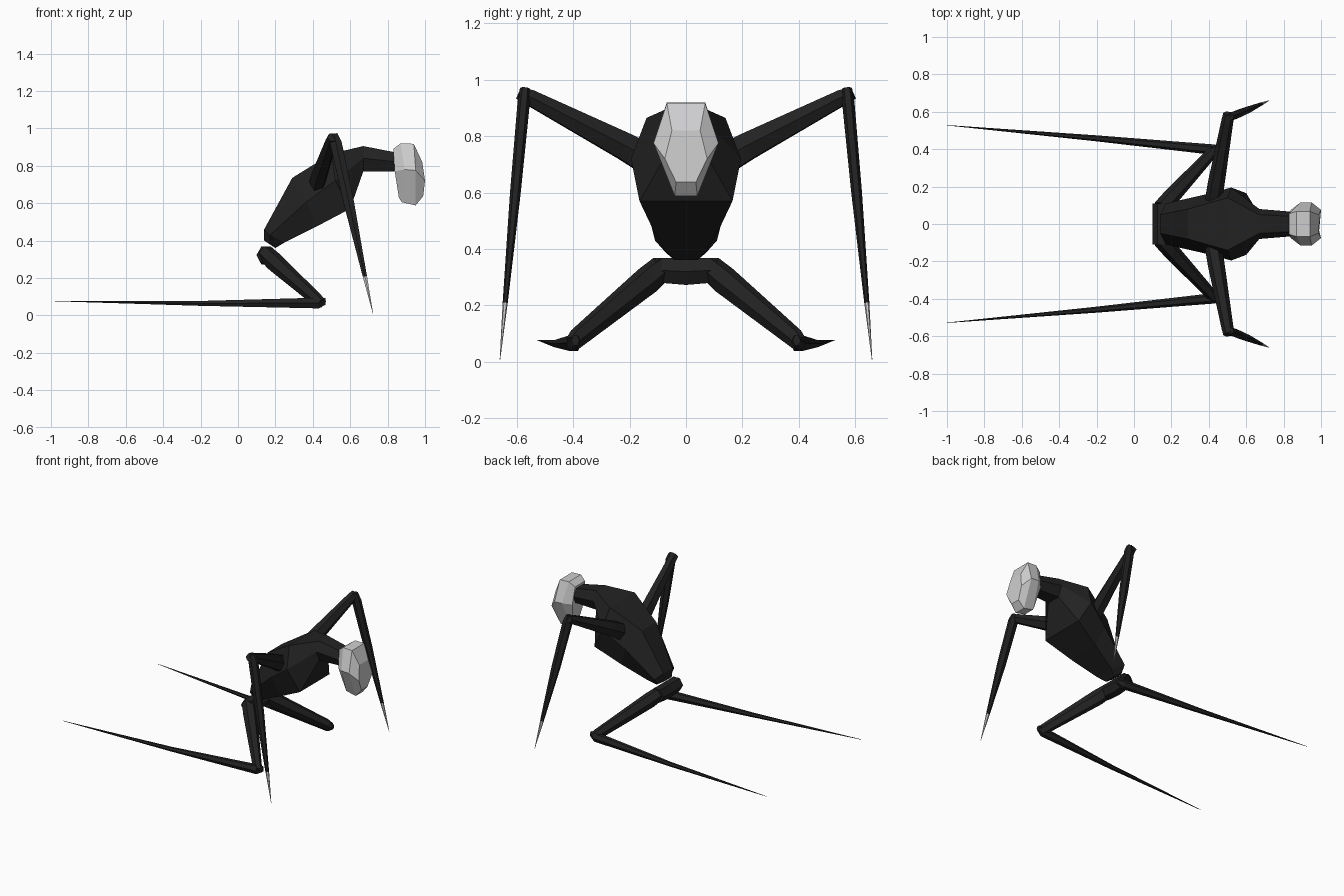
import bpy, bmesh, math
from mathutils import Vector

if "Cube" in bpy.data.objects:
    bpy.data.objects.remove(bpy.data.objects["Cube"])


def material(name, r, g, b):
    m = bpy.data.materials.new(name)
    m.diffuse_color = (r, g, b, 1)
    m.use_nodes = True
    m.node_tree.nodes["Principled BSDF"].inputs["Base Color"].default_value = m.diffuse_color
    return m


BLACK = material("black shell", 0.016, 0.016, 0.016)
PALE = material("pale bone", 0.62, 0.62, 0.63)


def loft(name, rings, mats, mirror=False, pale_from=None):
    """Skin a list of equal-length rings and cap both ends."""
    bm = bmesh.new()
    loops = [[bm.verts.new(p) for p in ring] for ring in rings]
    n = len(loops[0])
    for k, (a, b) in enumerate(zip(loops, loops[1:])):
        for i in range(n):
            j = (i + 1) % n
            f = bm.faces.new((a[i], a[j], b[j], b[i]))
            f.material_index = int(pale_from is not None and k >= pale_from)
    bm.faces.new(loops[0])
    cap = bm.faces.new(loops[-1])
    cap.material_index = int(pale_from is not None)
    bmesh.ops.recalc_face_normals(bm, faces=bm.faces)
    me = bpy.data.meshes.new(name)
    bm.to_mesh(me)
    bm.free()
    for m in mats:
        me.materials.append(m)
    ob = bpy.data.objects.new(name, me)
    bpy.context.collection.objects.link(ob)
    if mirror:
        mod = ob.modifiers.new("mirror", 'MIRROR')
        mod.use_axis = (False, True, False)
    return ob


def hex_ring(top, mid, bottom):
    """Symmetric six-sided section; each level is (x, half width, z)."""
    right = [Vector(p) for p in (top, mid, bottom)]
    left = [Vector((p.x, -p.y, p.z)) for p in reversed(right)]
    return right + left


def tube(path, up, sides=6):
    """Rings around a path of (centre, half width, half height)."""
    pts = [Vector(p[0]) for p in path]
    axis = (pts[-1] - pts[0]).normalized()
    side = axis.cross(Vector(up)).normalized()
    high = side.cross(axis)
    rings = []
    for c, (_, w, h) in zip(pts, path):
        rings.append([c + side * w * math.cos(2 * math.pi * i / sides)
                      + high * h * math.sin(2 * math.pi * i / sides)
                      for i in range(sides)])
    return rings


# Torso and neck
loft("torso", [
    hex_ring((0.14, 0.04, 0.40), (0.17, 0.07, 0.385), (0.20, 0.04, 0.36)),
    hex_ring((0.14, 0.05, 0.46), (0.17, 0.11, 0.43), (0.25, 0.07, 0.39)),
    hex_ring((0.29, 0.08, 0.735), (0.37, 0.155, 0.61), (0.42, 0.12, 0.475)),
    hex_ring((0.50, 0.14, 0.865), (0.52, 0.195, 0.72), (0.60, 0.165, 0.57)),
    hex_ring((0.67, 0.05, 0.905), (0.67, 0.08, 0.84), (0.67, 0.05, 0.77)),
    hex_ring((0.85, 0.04, 0.87), (0.85, 0.065, 0.82), (0.85, 0.04, 0.77)),
], [BLACK])

# Faceted head mask
loft("head", [
    hex_ring((0.83, 0.055, 0.89), (0.838, 0.075, 0.77), (0.86, 0.035, 0.63)),
    hex_ring((0.87, 0.068, 0.92), (0.89, 0.115, 0.78), (0.875, 0.04, 0.605)),
    hex_ring((0.94, 0.068, 0.917), (0.95, 0.115, 0.775), (0.95, 0.04, 0.588)),
    hex_ring((0.985, 0.05, 0.82), (1.0, 0.075, 0.72), (0.99, 0.035, 0.637)),
], [PALE])

# Pelvis bar
loft("pelvis", tube([((0.15, -0.11, 0.325), 0.05, 0.05),
                     ((0.15, 0.0, 0.32), 0.05, 0.055),
                     ((0.15, 0.11, 0.325), 0.05, 0.05)], (0, 0, 1)), [BLACK])

# Arms, with pale claws at the ends
loft("upper_arm", tube([((0.425, 0.13, 0.715), 0.045, 0.062),
                        ((0.44, 0.22, 0.765), 0.045, 0.055),
                        ((0.50, 0.555, 0.938), 0.032, 0.032),
                        ((0.505, 0.59, 0.953), 0.028, 0.026)], (0, 0, 1)),
     [BLACK], mirror=True)


def forearm_point(t):
    return Vector((0.515, 0.572, 0.96)).lerp(Vector((0.722, 0.66, 0.008)), t)


loft("forearm", tube([(forearm_point(-0.01), 0.018, 0.022),
                      (forearm_point(0.04), 0.022, 0.036),
                      (forearm_point(0.38), 0.019, 0.032),
                      (forearm_point(0.79), 0.009, 0.013),
                      (forearm_point(1.0), 0.001, 0.001)], (1, 0, 0)),
     [BLACK, PALE], mirror=True, pale_from=3)

# Legs
loft("thigh", tube([((0.145, 0.085, 0.335), 0.045, 0.045),
                    ((0.19, 0.135, 0.29), 0.045, 0.052),
                    ((0.42, 0.385, 0.085), 0.03, 0.036),
                    ((0.445, 0.405, 0.063), 0.024, 0.03)], (0, 0, 1)),
     [BLACK], mirror=True)
loft("shin", tube([((0.468, 0.392, 0.075), 0.014, 0.02),
                   ((0.43, 0.397, 0.066), 0.028, 0.033),
                   ((-0.20, 0.458, 0.064), 0.016, 0.015),
                   ((-1.0, 0.528, 0.077), 0.001, 0.001)], (0, 0, 1)),
     [BLACK], mirror=True)
